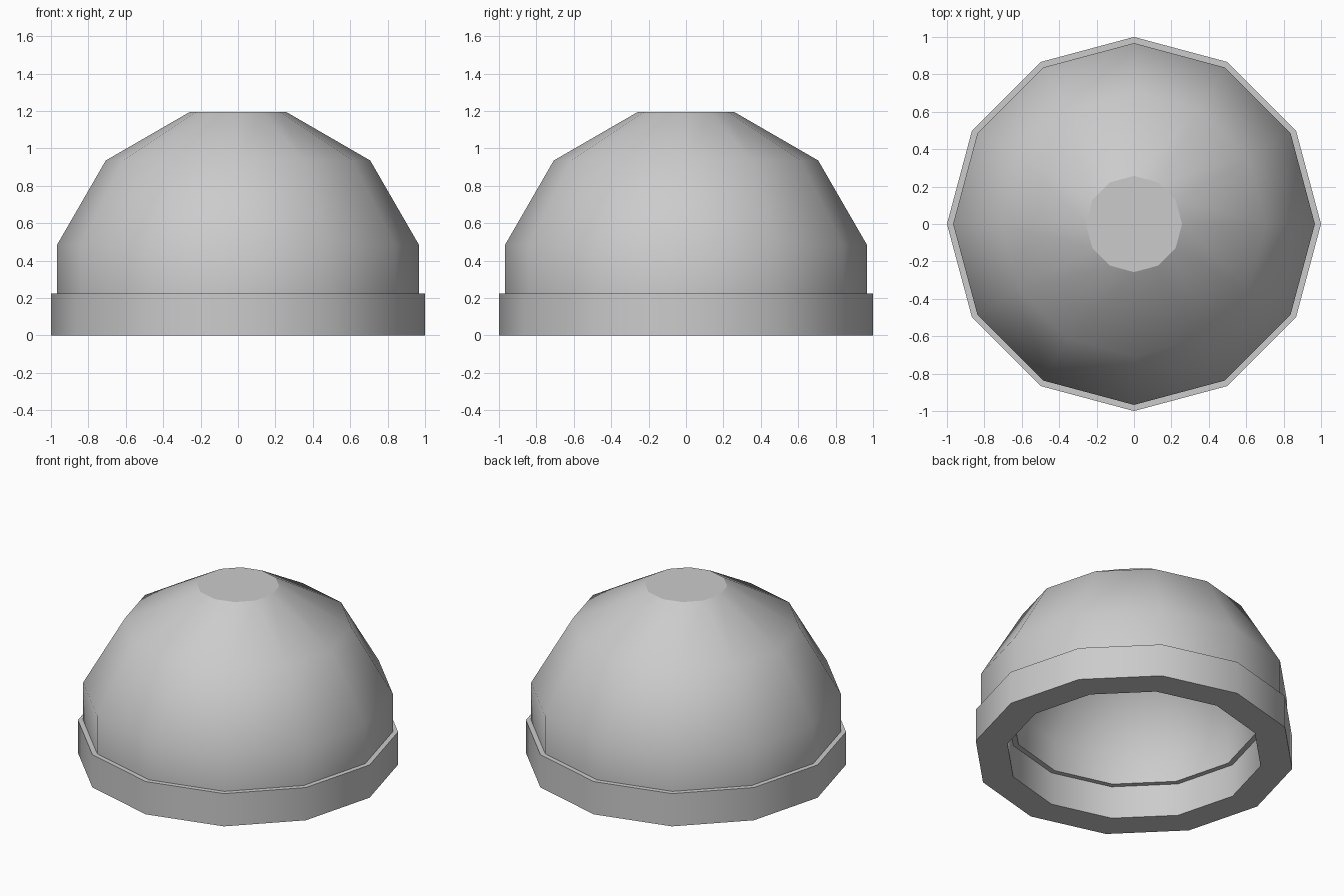
import bpy, bmesh
from math import cos, sin, pi, radians

SIDES = 12

old = bpy.data.objects.get("Cube")
if old:
    bpy.data.objects.remove(old, do_unlink=True)

grey = bpy.data.materials.new("plain_grey")
grey.use_nodes = True
colour = (0.6, 0.6, 0.6, 1)
grey.diffuse_color = colour
grey.node_tree.nodes["Principled BSDF"].inputs["Base Color"].default_value = colour


def lathe(name, profile, closed):
    """Spin (radius, z) points; join the ends, or cap them with flat discs."""
    bm = bmesh.new()
    rings = [[bm.verts.new((r * cos(2 * pi * i / SIDES), r * sin(2 * pi * i / SIDES), z))
              for i in range(SIDES)] for r, z in profile]
    pairs = list(zip(rings, rings[1:]))
    if closed:
        pairs.append((rings[-1], rings[0]))
    for a, b in pairs:
        for i in range(SIDES):
            j = (i + 1) % SIDES
            bm.faces.new((a[i], a[j], b[j], b[i]))
    caps = [] if closed else [bm.faces.new(rings[0]), bm.faces.new(rings[-1])]
    bmesh.ops.recalc_face_normals(bm, faces=bm.faces)

    # Smooth sides, with hard rims and flat caps
    for f in bm.faces:
        f.smooth = True
    for e in bm.edges:
        on_cap = any(f in caps for f in e.link_faces)
        e.smooth = not on_cap and e.calc_face_angle(0) < radians(40)

    mesh = bpy.data.meshes.new(name)
    bm.to_mesh(mesh)
    bm.free()
    mesh.materials.append(grey)
    obj = bpy.data.objects.new(name, mesh)
    bpy.context.collection.objects.link(obj)
    return obj


BAND_TOP = 0.225

# Base band: a plain thick ring
lathe("base_band", [(1, 0), (1, BAND_TOP), (0.8, BAND_TOP), (0.8, 0)], True)

# Hollow dome: up the outside from the inner ceiling, with an even wall
inner = [(0.2, 0.995), (0.56, 0.79), (0.765, 0.43), (0.765, BAND_TOP)]
outer = [(0.967, BAND_TOP), (0.967, 0.485), (0.707, 0.935), (0.257, 1.195)]
lathe("dome", inner + outer, False)
